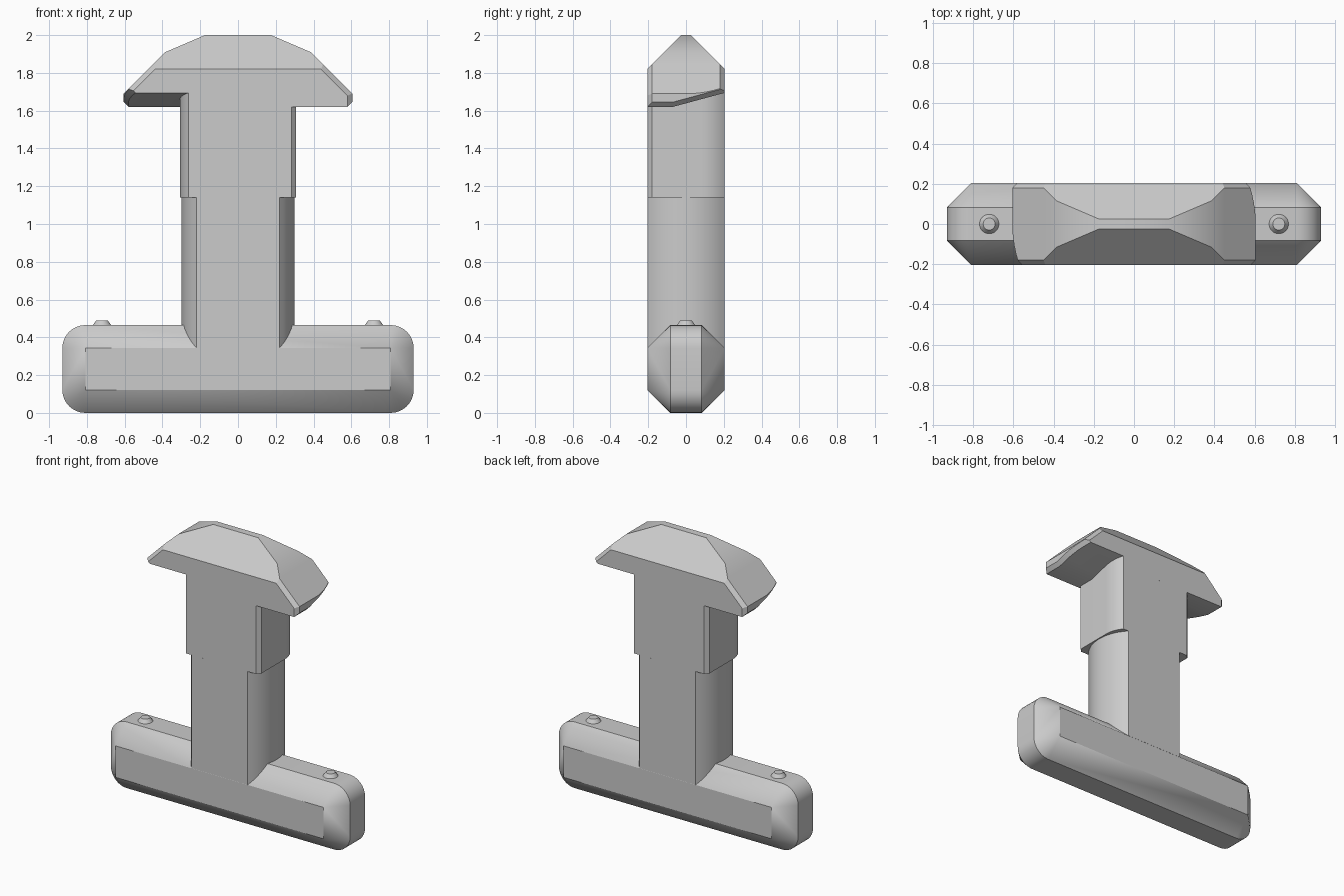
import bpy, bmesh
from math import radians, sin, cos, pi
from mathutils import Vector

if "Cube" in bpy.data.objects:
    bpy.data.objects.remove(bpy.data.objects["Cube"])

HALF = 0.205          # half thickness of the bolt
BASE_TOP, CHAMFER = 0.465, 0.122

steel = bpy.data.materials.new("grey_steel")
steel.use_nodes = True
colour = (0.6, 0.6, 0.6, 1)
steel.diffuse_color = colour
steel.node_tree.nodes["Principled BSDF"].inputs["Base Color"].default_value = colour


def finish(bm, name):
    bmesh.ops.recalc_face_normals(bm, faces=bm.faces)
    mesh = bpy.data.meshes.new(name)
    bm.to_mesh(mesh)
    bm.free()
    obj = bpy.data.objects.new(name, mesh)
    bpy.context.collection.objects.link(obj)
    mesh.materials.append(steel)
    bpy.ops.object.select_all(action="DESELECT")
    obj.select_set(True)
    bpy.context.view_layer.objects.active = obj
    bpy.ops.object.shade_smooth_by_angle(angle=radians(30))
    return obj


def cut(bm, normal, limit):
    """Keep the part where normal . p < limit and cap the opening."""
    n = Vector(normal)
    res = bmesh.ops.bisect_plane(
        bm, geom=bm.verts[:] + bm.edges[:] + bm.faces[:], dist=1e-5,
        plane_co=n * (limit / n.length_squared), plane_no=n, clear_outer=True)
    edges = [e for e in res["geom_cut"]
             if isinstance(e, bmesh.types.BMEdge) and e.is_boundary]
    if edges:
        bmesh.ops.contextual_create(bm, geom=edges)


def prism(name, half_profile, z0, z1):
    """Extrude a profile given for +x and repeated by a half turn."""
    pts = half_profile + [(-x, -y) for x, y in half_profile]
    bm = bmesh.new()
    face = bm.faces.new([bm.verts.new((x, y, z0)) for x, y in pts])
    res = bmesh.ops.extrude_face_region(bm, geom=[face], use_keep_orig=True)
    top = [v for v in res["geom"] if isinstance(v, bmesh.types.BMVert)]
    bmesh.ops.translate(bm, verts=top, vec=(0, 0, z1 - z0))
    return finish(bm, name)


# Base bar: rounded rectangle in the middle, square-cornered faces front and back
bm = bmesh.new()
steps = 8
for sx in (-1, 1):
    for top in (0, 1):
        cx = sx * (0.93 - CHAMFER)
        cz = BASE_TOP - CHAMFER if top else CHAMFER
        for sy in (-1, 1):
            bm.verts.new((cx, sy * HALF, cz))
            for i in range(steps + 1):
                a = pi / 2 * i / steps
                bm.verts.new((cx + sx * CHAMFER * cos(a), sy * (HALF - CHAMFER),
                              cz + (1 if top else -1) * CHAMFER * sin(a)))
bmesh.ops.convex_hull(bm, input=bm.verts[:])
bmesh.ops.dissolve_limit(bm, angle_limit=radians(1), verts=bm.verts[:], edges=bm.edges[:])
finish(bm, "base_bar")

# Lower shank: round bar with flats front and back
lower = []
for i in range(17):
    y = HALF * (i / 8 - 1)
    lower.append(((0.3 ** 2 - y * y) ** 0.5, y))
prism("lower_shank", lower, BASE_TOP - CHAMFER + 0.001, 1.14)

# Upper shank: one bevelled and one rounded corner per side
upper = [(0.283, -HALF), (0.307, -0.18)]
for i in range(9):
    a = radians(39.6) * i / 8
    upper.append((0.307 - 0.196 * (1 - cos(a)), 0.08 + 0.196 * sin(a)))
prism("upper_shank", upper, 1.14, 1.7)

# Head: one half carved by planes, the other half is a half turn of it
RAMP = 0.27
for name, turn in (("left_head", 0), ("right_head", pi)):
    bm = bmesh.new()
    bmesh.ops.create_cube(bm, size=2)
    for v in bm.verts:
        v.co = (0.7 if v.co.x > 0 else 0, v.co.y * HALF, 2 if v.co.z > 0 else 1.62)
    cut(bm, (0, RAMP, -1), -1.62 - 0.07 * RAMP)            # rising underside
    for s in (-1, 1):
        cut(bm, (0, s, 1), 2.025)                          # roof slopes
    cut(bm, (0.09, 0, 0.21), 0.09 * 0.175 + 0.21 * 2)      # shoulder
    cut(bm, (1, 0, 1), 2.295)                              # end slope
    for s in (-1, 1):
        cut(bm, (0.7071, s, 0.7071), 1.803)                # end slope bevels
    for deg in range(0, 21, 4):                            # rounded end
        c, d = cos(radians(deg)), sin(radians(deg))
        cut(bm, (c, d, 0), 0.605)
        cut(bm, (c, d, -1), -1.04)
        cut(bm, (c, d + RAMP, -1), -1.04 - 0.07 * RAMP)
    cut(bm, (1, -1, 0), 0.785)                             # upright bevel
    inner = [f for f in bm.faces if all(abs(v.co.x) < 1e-4 for v in f.verts)]
    bmesh.ops.delete(bm, geom=inner, context="FACES_ONLY")
    obj = finish(bm, name)
    obj.rotation_euler.z = turn

# Locating pips on top of the base
for name, x in (("left_pip", 0.72), ("right_pip", -0.72)):
    bm = bmesh.new()
    bmesh.ops.create_cone(bm, cap_ends=True, segments=24, radius1=0.052,
                          radius2=0.03, depth=0.03)
    bmesh.ops.translate(bm, verts=bm.verts[:], vec=(x, 0, 0.475))
    finish(bm, name)
